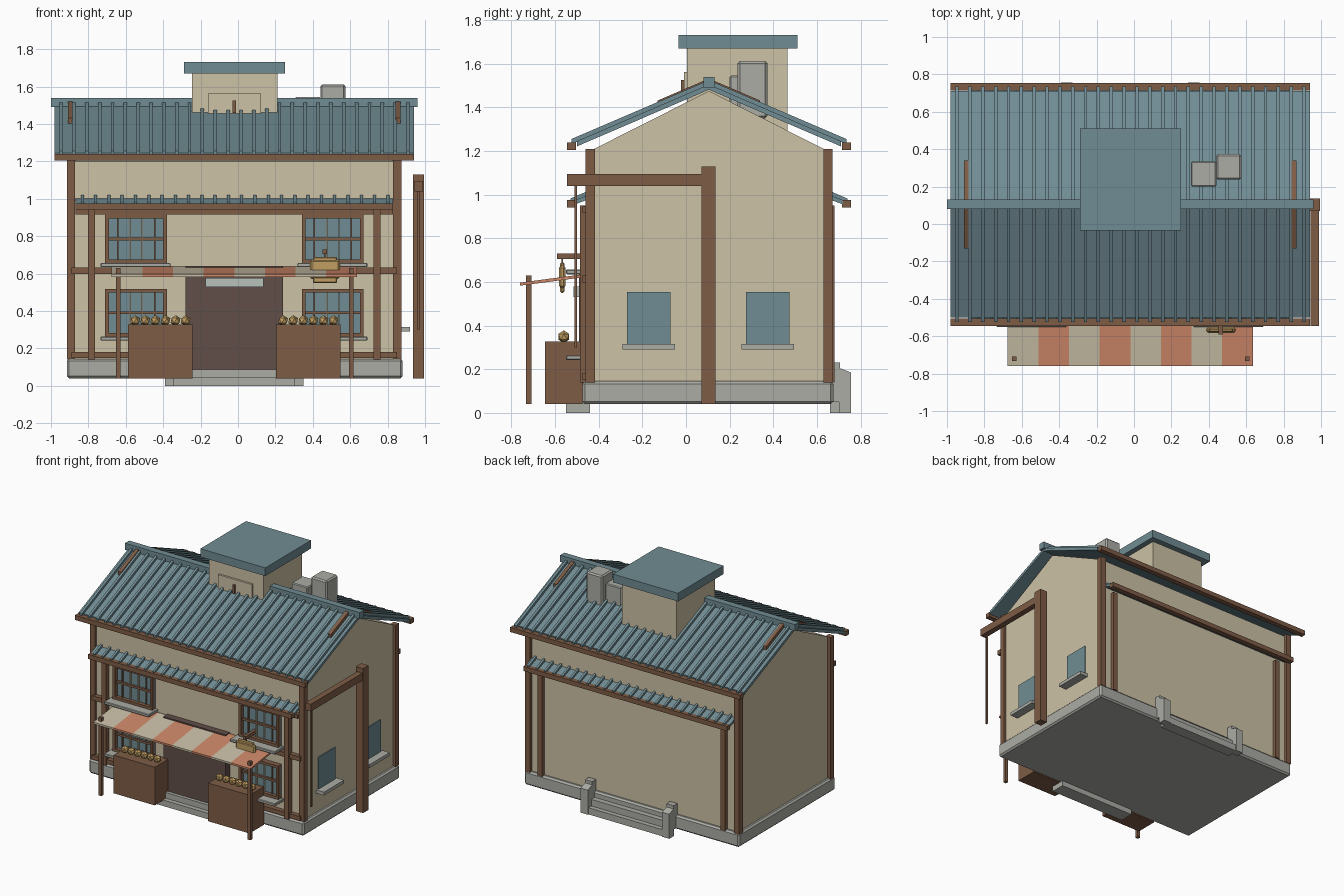
import bpy, bmesh
from mathutils import Vector

cube = bpy.data.objects.get("Cube")
if cube:
    bpy.data.objects.remove(cube)


def material(name, *rgb):
    m = bpy.data.materials.new(name)
    m.use_nodes = True
    col = [(c / 255 / 12.92 if c < 11 else ((c / 255 + 0.055) / 1.055) ** 2.4) for c in rgb] + [1]
    m.diffuse_color = col
    m.node_tree.nodes["Principled BSDF"].inputs["Base Color"].default_value = col
    return m


PLASTER = material("cream plaster", 205, 194, 166)
WOOD = material("brown wood", 126, 92, 70)
BLUE = material("slate blue", 112, 140, 147)
STONE = material("grey stone", 171, 172, 165)
DOOR = material("dark door wood", 97, 78, 73)
ORANGE = material("orange cloth", 205, 135, 105)
CLOTH = material("cream cloth", 200, 190, 165)
GOLD = material("golden tan", 193, 158, 98)
PALE = material("pale panel", 184, 194, 190)

CENTRE_Y = 0.105


def finish(name, bm, mats, bevel=0):
    bmesh.ops.recalc_face_normals(bm, faces=bm.faces)
    me = bpy.data.meshes.new(name)
    bm.to_mesh(me)
    bm.free()
    for m in mats:
        me.materials.append(m)
    ob = bpy.data.objects.new(name, me)
    bpy.context.scene.collection.objects.link(ob)
    if bevel:
        b = ob.modifiers.new("Bevel", "BEVEL")
        b.width = bevel
        b.segments = 1
    return ob


def prism(name, x0, x1, profile, mat, bevel=0):
    """Extrude a (y, z) profile along x."""
    bm = bmesh.new()
    face = bm.faces.new([bm.verts.new((x0, y, z)) for y, z in profile])
    ext = bmesh.ops.extrude_face_region(bm, geom=[face])["geom"]
    bmesh.ops.translate(bm, vec=(x1 - x0, 0, 0),
                        verts=[v for v in ext if isinstance(v, bmesh.types.BMVert)])
    return finish(name, bm, [mat], bevel)


def box(name, x0, x1, y0, y1, z0, z1, mat, bevel=0):
    return prism(name, x0, x1, [(y0, z0), (y1, z0), (y1, z1), (y0, z1)], mat, bevel)


def flip(y):
    return 2 * CENTRE_Y - y


def slope(name, x0, x1, y0, z0, y1, z1, t, mat, back=False):
    """Sloping slab between two (y, z) points, t thick downwards."""
    if back:
        y0, y1 = flip(y0), flip(y1)
    return prism(name, x0, x1, [(y0, z0), (y1, z1), (y1, z1 - t), (y0, z0 - t)], mat)


def repeat(ob, count, step):
    a = ob.modifiers.new("Array", "ARRAY")
    a.count = count
    a.use_relative_offset = False
    a.use_constant_offset = True
    a.constant_offset_displace = (step, 0, 0)


# Body with gables
box("foundation", -0.915, 0.88, -0.475, 0.675, 0.04, 0.145, STONE, 0.012)
prism("walls", -0.89, 0.855, [(-0.44, 0.14), (0.65, 0.14), (0.65, 1.2),
                              (CENTRE_Y, 1.475), (-0.44, 1.2)], PLASTER)
for x in (-0.915, 0.83):
    for y in (-0.46, 0.63):
        box("corner_post", x, x + 0.043, y, y + 0.042, 0.14, 1.21, WOOD)

# Main roof, eave roofs and their beams, front and back
for back in (False, True):
    side = "back" if back else "front"
    ya, yb = sorted(flip(y) if back else y for y in (-0.545, -0.505))
    slope(side + "_roof", -0.98, 0.94, -0.5, 1.245, CENTRE_Y, 1.505, 0.024, BLUE, back)
    rib = slope(side + "_roof_rib", -0.955, -0.937, -0.525, 1.255, CENTRE_Y, 1.525, 0.024, BLUE, back)
    repeat(rib, 28, 0.0687)
    box(side + "_eave_beam", -0.98, 0.94, ya, yb, 1.205, 1.24, WOOD)
    slope(side + "_eave_roof", -0.87, 0.83, -0.51, 0.975, -0.43, 1.005, 0.02, BLUE, back)
    rib = slope(side + "_eave_rib", -0.84, -0.824, -0.53, 0.982, -0.43, 1.025, 0.022, BLUE, back)
    repeat(rib, 24, 0.071)
    box(side + "_eave_roof_beam", -0.87, 0.83, ya, yb, 0.94, 0.975, WOOD)
    for x in (-0.91, 0.842):
        slope(side + "_roof_board", x, x + 0.026, -0.13, 1.431, CENTRE_Y, 1.532, 0.03, WOOD, back)
    # Inner posts under the eave roof
    y = 0.64 if back else -0.485
    for x in (-0.802, 0.725):
        box(side + "_inner_post", x, x + 0.038, y, y + 0.04, 0.14, 0.95, WOOD)
box("ridge_cap", -1.0, 0.96, 0.08, 0.13, 1.49, 1.54, BLUE)

# Front facade rails
box("top_rail", -0.87, 0.83, -0.475, -0.43, 0.915, 0.945, WOOD)
for x0, x1 in ((-0.89, -0.28), (0.24, 0.85)):
    box("middle_rail", x0, x1, -0.475, -0.43, 0.598, 0.632, WOOD)
    box("lower_rail", x0, x1, -0.475, -0.43, 0.15, 0.182, WOOD)


def front_window(x, z, h):
    w = 0.33
    box("window_glass", x, x + w, -0.452, -0.43, z, z + h, BLUE)
    for a in (x, x + w - 0.02):
        box("window_side", a, a + 0.02, -0.48, -0.43, z, z + h, WOOD)
    for b in (z, z + h - 0.02):
        box("window_rail", x, x + w, -0.48, -0.43, b, b + 0.02, WOOD)
    box("window_bar", x, x + w, -0.468, -0.43, z + h / 2 - 0.008, z + h / 2 + 0.008, WOOD)
    for i in (1, 2, 3, 4):
        a = x + w * i / 5
        box("window_mullion", a - 0.004, a + 0.004, -0.462, -0.43, z, z + h,
            WOOD if i in (1, 4) else CLOTH)
    box("window_sill", x - 0.025, x + w + 0.02, -0.55, -0.43, z - 0.022, z, STONE, 0.004)


for x in (-0.71, 0.342):
    front_window(x, 0.657, 0.258)
    front_window(x, 0.264, 0.254)

# Side windows
for y in (-0.27, 0.275):
    box("side_window", 0.85, 0.862, y, y + 0.2, 0.31, 0.555, BLUE)
    box("side_sill", 0.85, 0.92, y - 0.02, y + 0.22, 0.29, 0.315, STONE)

# Door and front steps
box("door", -0.28, 0.24, -0.49, -0.43, 0.085, 0.642, DOOR)
box("door_panel", -0.175, 0.135, -0.515, -0.485, 0.53, 0.578, PALE)
box("front_step", -0.345, 0.305, -0.55, -0.44, 0, 0.045, STONE)
box("front_threshold", -0.28, 0.24, -0.515, -0.44, 0.04, 0.088, STONE)

# Back steps with stepped side walls
for x in (-0.39, 0.29):
    prism("step_side_wall", x, x + 0.06, [(0.66, 0.05), (0.7, 0.05), (0.7, 0), (0.757, 0),
                                          (0.757, 0.185), (0.705, 0.205), (0.705, 0.23), (0.66, 0.23)], STONE)
box("back_step", -0.34, 0.3, 0.66, 0.75, 0, 0.05, STONE)
box("back_upper_step", -0.34, 0.3, 0.66, 0.715, 0.05, 0.1, STONE)

# Striped awning on two poles
STRIPE = 1.31 / 8
for i in range(8):
    x = -0.675 + i * STRIPE
    slope("awning_stripe", x, x + STRIPE, -0.76, 0.597, -0.45, 0.638, 0.014, ORANGE if i % 2 else CLOTH)
for x in (-0.652, 0.593):
    box("awning_pole", x, x + 0.024, -0.732, -0.708, 0.04, 0.63, WOOD)

# Counters with round goods
for x0 in (-0.588, 0.203):
    box("counter", x0, x0 + 0.345, -0.645, -0.475, 0.04, 0.328, WOOD)
    bm = bmesh.new()
    for i in range(6):
        res = bmesh.ops.create_icosphere(bm, subdivisions=1, radius=0.029)
        bmesh.ops.translate(bm, verts=res["verts"], vec=Vector((x0 + 0.038 + i * 0.054, -0.56, 0.349)))
    finish("counter_goods", bm, [GOLD])

# Hanging lantern
box("lantern_body", 0.385, 0.545, -0.582, -0.552, 0.572, 0.675, GOLD, 0.01)
box("lantern_core", 0.4, 0.53, -0.577, -0.557, 0.55, 0.69, GOLD, 0.006)
box("lantern_bracket", 0.453, 0.477, -0.59, -0.44, 0.705, 0.73, WOOD)
box("lantern_hook", 0.461, 0.469, -0.571, -0.563, 0.68, 0.71, WOOD)

# Side post with arm and hanging rod
box("side_post", 0.935, 0.995, 0.07, 0.135, 0.04, 1.13, WOOD)
box("side_arm", 0.945, 0.99, -0.545, 0.1, 1.04, 1.095, WOOD)
box("side_rod", 0.959, 0.971, -0.512, -0.5, 0.3, 1.05, WOOD)

# Roof tower
box("tower", -0.245, 0.21, 0.005, 0.465, 1.25, 1.68, PLASTER)
box("tower_cap", -0.29, 0.252, -0.035, 0.51, 1.67, 1.732, BLUE)
box("tower_plate", -0.16, 0.122, -0.01, 0.01, 1.45, 1.562, PLASTER)
box("tower_plate_peg", -0.03, -0.012, -0.022, 0, 1.46, 1.525, WOOD)

# Roof vents
box("tall_vent", 0.44, 0.575, 0.237, 0.373, 1.35, 1.612, STONE, 0.01)
box("short_vent", 0.305, 0.44, 0.2, 0.335, 1.35, 1.545, STONE, 0.006)
